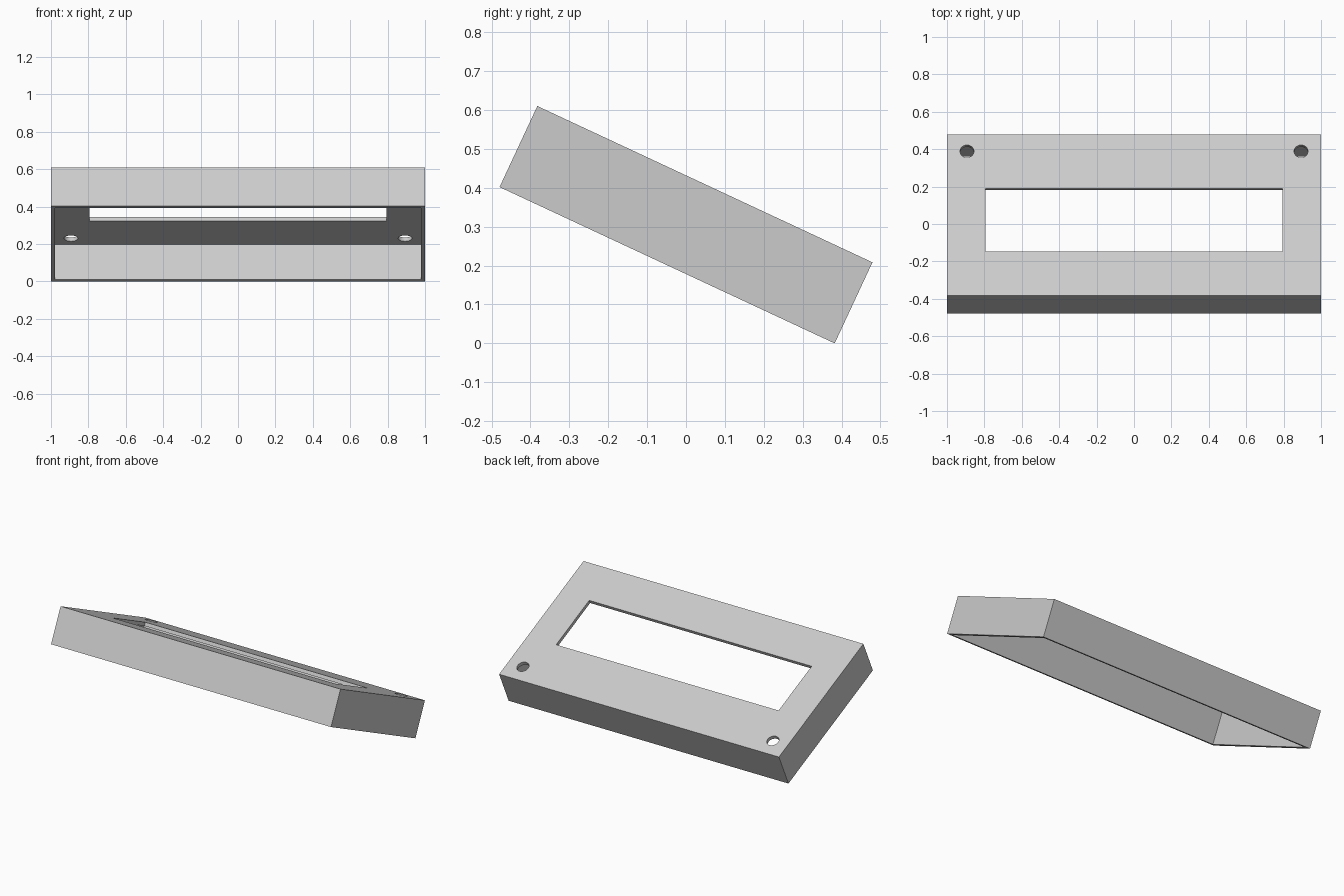
import bpy, math
from mathutils import Matrix

cube = bpy.data.objects.get("Cube")
if cube:
    bpy.data.objects.remove(cube, do_unlink=True)

WIDTH, DEPTH, HEIGHT = 2.0, 0.951, 0.23
WALL = 0.0225
TILT = math.radians(-25)

# Single flat grey
grey = bpy.data.materials.new("light_grey")
grey.use_nodes = True
colour = (0.6, 0.6, 0.6, 1)
grey.diffuse_color = colour
grey.node_tree.nodes["Principled BSDF"].inputs["Base Color"].default_value = colour


def box(name, size, centre):
    bpy.ops.mesh.primitive_cube_add(size=1)
    ob = bpy.context.object
    ob.name = name
    ob.data.transform(Matrix.Translation(centre) @ Matrix.Diagonal((*size, 1)))
    return ob


def cylinder(name, radius, depth, centre):
    bpy.ops.mesh.primitive_cylinder_add(vertices=32, radius=radius, depth=depth)
    ob = bpy.context.object
    ob.name = name
    ob.data.transform(Matrix.Translation(centre))
    return ob


# Outer block, to be hollowed from below
cover = box("tilted_cover", (WIDTH, DEPTH, HEIGHT), (0, 0, 0))
cover.data.materials.append(grey)

# Cavity, display window and two screw holes
top = HEIGHT / 2
cutters = [
    box("cavity_cutter", (WIDTH - 2 * WALL, DEPTH - 2 * WALL, HEIGHT), (0, 0, -WALL)),
    box("window_cutter", (1.59, 0.372, 0.1), (0, -0.03, top)),
]
for side in (-1, 1):
    cutters.append(cylinder("hole_cutter", 0.037, 0.1, (side * 0.893, 0.3755, top)))

for cutter in cutters:
    cutter.hide_render = True
    cutter.data.materials.append(grey)
    mod = cover.modifiers.new(cutter.name, 'BOOLEAN')
    mod.operation = 'DIFFERENCE'
    mod.solver = 'EXACT'
    mod.object = cutter

# Bake the cuts and discard the cutters
bpy.context.view_layer.update()
evaluated = cover.evaluated_get(bpy.context.evaluated_depsgraph_get())
cut_mesh = bpy.data.meshes.new_from_object(evaluated)
cover.modifiers.clear()
cover.data = cut_mesh
for cutter in cutters:
    bpy.data.objects.remove(cutter, do_unlink=True)

# Lean the cover so its rear lower edge rests on the ground
cover.rotation_euler.x = TILT
lift = (DEPTH * math.sin(-TILT) + HEIGHT * math.cos(TILT)) / 2
cover.location.z = lift

bpy.ops.object.select_all(action='DESELECT')
cover.select_set(True)
bpy.context.view_layer.objects.active = cover
bpy.ops.object.shade_smooth_by_angle(angle=math.radians(30))
